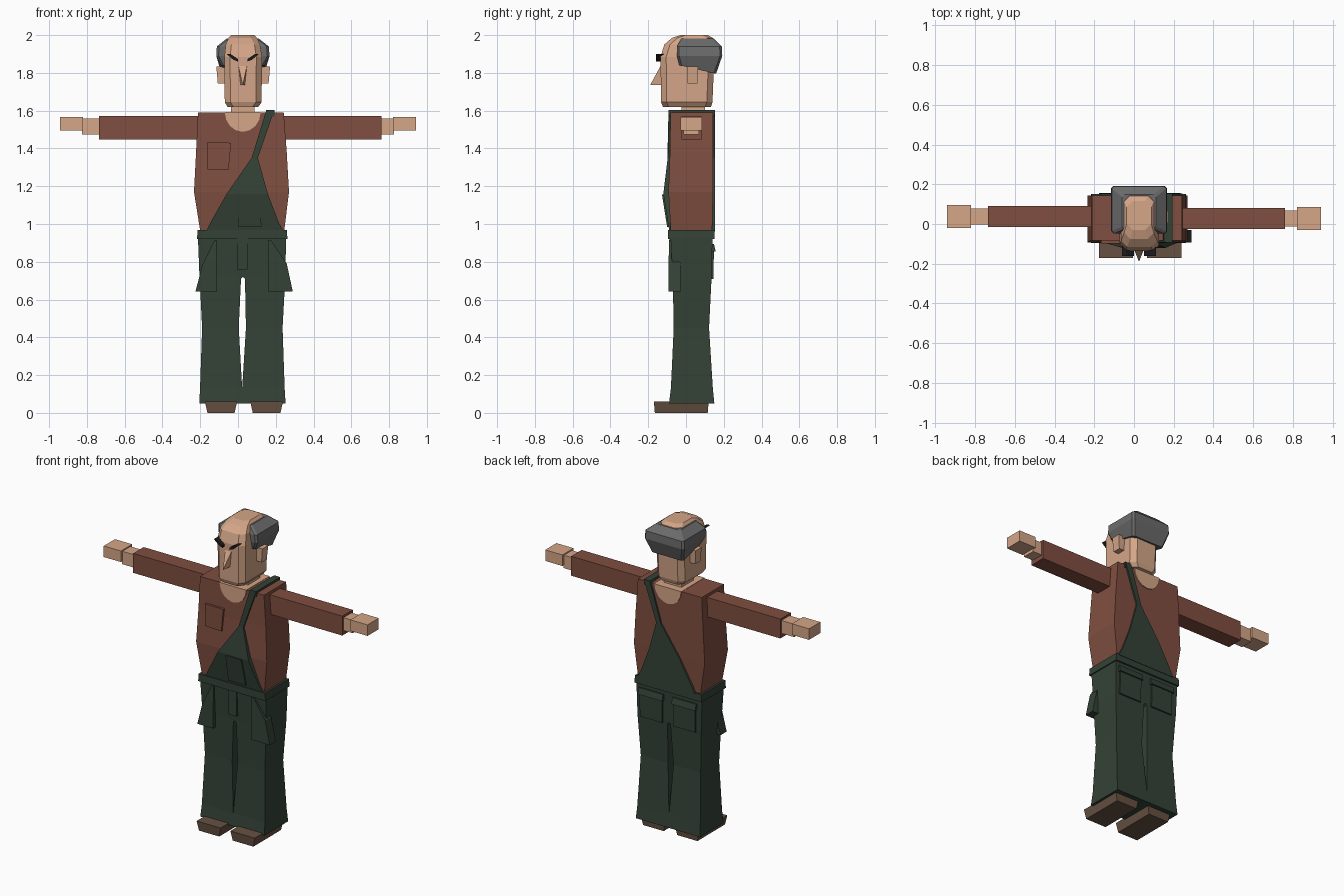
import bpy, math


def material(name, rgb):
    m = bpy.data.materials.new(name)
    m.diffuse_color = (*rgb, 1)
    return m


SKIN = material("skin", (0.66, 0.38, 0.245))
RED = material("brick_shirt", (0.215, 0.077, 0.052))
GREEN = material("dark_green_cloth", (0.034, 0.054, 0.037))
GREY = material("grey_hair", (0.15, 0.15, 0.15))
BROWN = material("brown_leather", (0.135, 0.082, 0.054))
BLACK = material("black_brow", (0.012, 0.012, 0.014))


def make(name, verts, faces, mat):
    me = bpy.data.meshes.new(name)
    me.from_pydata(verts, [], faces)
    me.materials.append(mat)
    ob = bpy.data.objects.new(name, me)
    bpy.context.collection.objects.link(ob)
    return ob


def skin_rings(name, rings, mat):
    """Join equal rings of points into a closed flat-faced solid."""
    n = len(rings[0])
    faces = [tuple(reversed(range(n)))]
    for r in range(len(rings) - 1):
        for i in range(n):
            j = (i + 1) % n
            faces.append((r * n + i, r * n + j, (r + 1) * n + j, (r + 1) * n + i))
    faces.append(tuple(range((len(rings) - 1) * n, len(rings) * n)))
    return make(name, [p for ring in rings for p in ring], faces, mat)


def loft(name, sections, mat, chamfer=0.0):
    """Stack rectangles (z, x0, x1, y0, y1), optionally with cut corners."""
    c, rings = chamfer, []
    for z, x0, x1, y0, y1 in sections:
        if c:
            pts = [(x0 + c, y0), (x1 - c, y0), (x1, y0 + c), (x1, y1 - c),
                   (x1 - c, y1), (x0 + c, y1), (x0, y1 - c), (x0, y0 + c)]
        else:
            pts = [(x0, y0), (x1, y0), (x1, y1), (x0, y1)]
        rings.append([(x, y, z) for x, y in pts])
    return skin_rings(name, rings, mat)


def box(name, x0, x1, y0, y1, z0, z1, mat):
    return loft(name, [(z0, x0, x1, y0, y1), (z1, x0, x1, y0, y1)], mat)


def prism_y(name, pts, y0, y1, mat):
    """Extrude an anticlockwise front outline (x, z) from y0 back to y1."""
    return skin_rings(name, [[(x, y, z) for x, z in pts] for y in (y1, y0)], mat)


MID = 0.025  # body centre line

# Shoes
for side, x0, x1 in (("left", -0.175, -0.005), ("right", 0.065, 0.238)):
    loft(side + "_shoe", [(0, x0 + 0.013, x1 - 0.013, -0.165, 0.115),
                          (0.06, x0, x1, -0.17, 0.12)], BROWN)

# Trouser legs
loft("left_trouser_leg", [(0.05, -0.205, 0.022, -0.09, 0.15),
                          (0.13, -0.201, 0.022, -0.08, 0.142),
                          (0.45, -0.19, 0.004, -0.065, 0.122),
                          (0.71, -0.203, 0.016, -0.07, 0.135),
                          (0.72, -0.204, 0.025, -0.07, 0.136),
                          (0.93, -0.212, 0.025, -0.082, 0.14)], GREEN)
loft("right_trouser_leg", [(0.05, 0.022, 0.252, -0.09, 0.15),
                           (0.13, 0.022, 0.247, -0.08, 0.142),
                           (0.45, 0.042, 0.236, -0.065, 0.122),
                           (0.71, 0.037, 0.25, -0.07, 0.135),
                           (0.72, 0.025, 0.25, -0.07, 0.136),
                           (0.93, 0.025, 0.255, -0.082, 0.14)], GREEN)
loft("waistband", [(0.92, -0.217, 0.262, -0.095, 0.15),
                   (0.968, -0.214, 0.258, -0.095, 0.15)], GREEN)
box("fly_flap", -0.005, 0.05, -0.088, -0.06, 0.76, 0.925, GREEN)

# Flared hip pockets
loft("left_hip_pocket", [(0.642, -0.225, -0.112, -0.092, -0.03),
                         (0.78, -0.19, -0.112, -0.092, -0.03),
                         (0.915, -0.125, -0.112, -0.09, -0.04)], GREEN)
loft("right_hip_pocket", [(0.642, 0.16, 0.29, -0.092, -0.03),
                          (0.79, 0.16, 0.258, -0.092, -0.03),
                          (0.915, 0.16, 0.175, -0.09, -0.04)], GREEN)

# Seat pockets with flaps
for side, x0, x1 in (("left", -0.175, -0.005), ("right", 0.06, 0.235)):
    loft(side + "_seat_pocket", [(0.71, x0 + 0.008, x1 - 0.008, 0.11, 0.145),
                                 (0.87, x0 + 0.008, x1 - 0.008, 0.11, 0.148)], GREEN)
    loft(side + "_seat_pocket_flap", [(0.855, x0, x1, 0.11, 0.157),
                                      (0.895, x0, x1, 0.11, 0.148)], GREEN)

# Shirt body
loft("shirt_body", [(0.95, -0.198, 0.243, -0.08, 0.138),
                    (1.17, -0.233, 0.27, -0.093, 0.143),
                    (1.38, -0.222, 0.258, -0.085, 0.143),
                    (1.59, -0.212, 0.242, -0.082, 0.143)], RED)
prism_y("chest_pocket", [(-0.165, 1.29), (-0.05, 1.285), (-0.037, 1.43), (-0.165, 1.432)],
        -0.098, -0.07, RED)

# Round neckline
arc = [(MID + 0.095 * math.cos(a), 1.592 - 0.104 * math.sin(a))
       for a in [math.pi * (1 - i / 8) for i in range(9)]]
prism_y("neckline", arc, -0.088, 0.149, SKIN)

# One-strap bib, front and back
BIB = ((0.96, -0.17, 0.243), (1.01, -0.145, 0.215), (1.16, -0.06, 0.158),
       (1.35, 0.072, 0.105), (1.604, 0.15, 0.193))
fronts = (-0.088, -0.096, -0.12, -0.097, -0.093)
loft("front_bib", [(z, a, b, y, -0.04) for (z, a, b), y in zip(BIB, fronts)], GREEN)
loft("back_bib", [(z, a, b, 0.1, 0.153) for z, a, b in BIB], GREEN)
box("shoulder_strap", 0.15, 0.193, -0.09, 0.15, 1.57, 1.604, GREEN)
loft("bib_pocket", [(0.985, 0.0, 0.125, -0.1, -0.08),
                    (1.155, 0.0, 0.11, -0.127, -0.1)], GREEN)

# Sleeves, wrists and hands
for side, s, cuff, y in (("left", -1, 0.735, 0.038), ("right", 1, 0.76, 0.028)):
    for part, a, b, hw, z0, z1, mat in (
            ("sleeve", 0.19, cuff, 0.053, 1.447, 1.572, RED),
            ("wrist", cuff - 0.02, 0.825, 0.041, 1.475, 1.558, SKIN),
            ("hand", 0.82, 0.942, 0.057, 1.495, 1.566, SKIN)):
        x0, x1 = sorted((s * a, s * b))
        box(side + "_" + part, x0, x1, y - hw, y + hw, z0, z1, mat)

# Neck and head
box("neck", -0.037, 0.088, -0.025, 0.1, 1.57, 1.63, SKIN)
loft("head", [(1.62, -0.055, 0.107, -0.122, 0.132),
              (1.645, -0.07, 0.125, -0.132, 0.14),
              (1.885, -0.072, 0.127, -0.135, 0.15),
              (1.95, -0.065, 0.117, -0.115, 0.15),
              (1.985, -0.05, 0.1, -0.075, 0.142),
              (2.0, -0.037, 0.087, -0.03, 0.115)], SKIN, 0.03)

# Ears
for side, x0, x1 in (("left", -0.115, -0.06), ("right", 0.115, 0.17)):
    outer = 0.008
    loft(side + "_ear", [(1.745, x0 + outer, x1 - outer, 0.008, 0.06),
                         (1.835, x0, x1, 0.005, 0.065)], SKIN)

# Nose: wedge widening forward towards the bottom
make("nose", [(MID - 0.024, -0.13, 1.845), (MID + 0.024, -0.13, 1.845),
              (MID - 0.012, -0.13, 1.737), (MID + 0.012, -0.13, 1.737),
              (MID, -0.19, 1.735)],
     [(0, 4, 1), (0, 2, 4), (1, 4, 3), (2, 3, 4), (0, 1, 3, 2)], SKIN)

# Slanted brows
for side, s in (("left", -1), ("right", 1)):
    pts = [(MID + s * dx, z) for dx, z in
           ((0.025, 1.86), (0.05, 1.87), (0.085, 1.9), (0.065, 1.9), (0.025, 1.873))]
    prism_y(side + "_brow", pts if s > 0 else pts[::-1], -0.16, -0.11, BLACK)

# Hair wrapping the sides and back, dipping at the nape
hair = loft("hair", [(1.838, -0.088, 0.14, -0.035, 0.16),
                     (1.89, -0.115, 0.167, -0.048, 0.192),
                     (1.94, -0.112, 0.163, -0.048, 0.19),
                     (1.982, -0.06, 0.11, -0.025, 0.148)], GREY, 0.012)
for v in hair.data.vertices:
    if v.co.z < 1.85 and v.co.y > 0.1:
        v.co.z = 1.798
